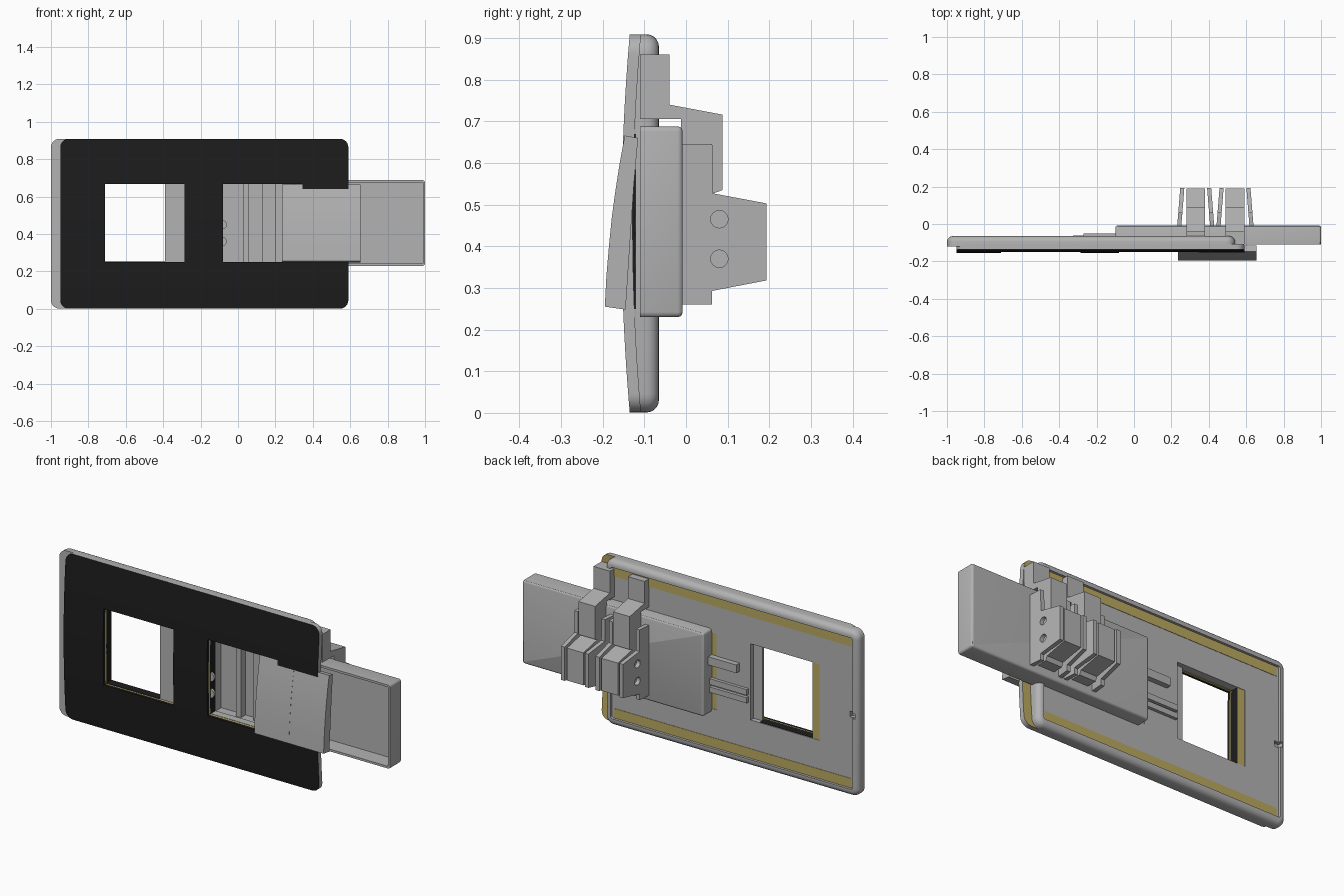
import bpy, bmesh, math

if "Cube" in bpy.data.objects:
    bpy.data.objects.remove(bpy.data.objects["Cube"])


def material(name, rgb):
    m = bpy.data.materials.new(name)
    m.diffuse_color = (*rgb, 1)
    m.use_nodes = True
    m.node_tree.nodes["Principled BSDF"].inputs["Base Color"].default_value = m.diffuse_color
    return m


GREY = material("grey plastic", (0.45, 0.45, 0.45))
BLACK = material("black finish", (0.012, 0.012, 0.012))
GOLD = material("brass backing", (0.5, 0.4, 0.12))


def prism(name, pts, axis, a, b, mat=GREY):
    """Extrude a closed profile: axis x takes (y, z) points, axis y takes (x, z)."""
    def place(p, t):
        return (t, p[0], p[1]) if axis == 'x' else (p[0], t, p[1])
    bm = bmesh.new()
    lo = [bm.verts.new(place(p, a)) for p in pts]
    hi = [bm.verts.new(place(p, b)) for p in pts]
    bm.faces.new(lo)
    bm.faces.new(hi)
    n = len(pts)
    for i in range(n):
        j = (i + 1) % n
        bm.faces.new((lo[i], lo[j], hi[j], hi[i]))
    bmesh.ops.recalc_face_normals(bm, faces=bm.faces)
    me = bpy.data.meshes.new(name)
    bm.to_mesh(me)
    bm.free()
    ob = bpy.data.objects.new(name, me)
    bpy.context.collection.objects.link(ob)
    me.materials.append(mat)
    return ob


def rect(x0, x1, z0, z1, r=0, seg=6):
    if not r:
        return [(x0, z0), (x1, z0), (x1, z1), (x0, z1)]
    pts = []
    for k, (cx, cz) in enumerate([(x1 - r, z1 - r), (x0 + r, z1 - r),
                                  (x0 + r, z0 + r), (x1 - r, z0 + r)]):
        for i in range(seg + 1):
            t = math.pi / 2 * (k + i / seg)
            pts.append((cx + r * math.cos(t), cz + r * math.sin(t)))
    return pts


def box(name, x0, x1, y0, y1, z0, z1, mat=GREY):
    return prism(name, rect(x0, x1, z0, z1), 'y', y0, y1, mat)


def bevel_back(ob, y, width, seg=5):
    bm = bmesh.new()
    bm.from_mesh(ob.data)
    edges = [e for e in bm.edges if all(abs(v.co.y - y) < 1e-4 for v in e.verts)]
    bmesh.ops.bevel(bm, geom=edges, offset=width, segments=seg, profile=0.5, affect='EDGES')
    bm.to_mesh(ob.data)
    bm.free()


def boolean(ob, cutters, op='DIFFERENCE'):
    bpy.context.view_layer.objects.active = ob
    for c in cutters:
        c.data.materials.clear()
        c.data.materials.append(ob.data.materials[0])
        m = ob.modifiers.new("cut", 'BOOLEAN')
        m.operation, m.object, m.solver = op, c, 'EXACT'
        bpy.ops.object.modifier_apply(modifier=m.name)
        bpy.data.objects.remove(c)


def smooth(ob):
    bpy.ops.object.select_all(action='DESELECT')
    ob.select_set(True)
    bpy.context.view_layer.objects.active = ob
    bpy.ops.object.shade_smooth_by_angle(angle=math.radians(30))


# Curved face plate and its brass backing, each with two windows
def bow(z):
    return -0.135 - 0.02 * (1 - ((z - 0.455) / 0.455) ** 2)


def curved_plate(name, y0, y1, mat):
    zs = [-0.01 + 0.93 * i / 24 for i in range(25)]
    pts = [(bow(z) + y0, z) for z in zs] + [(bow(z) + y1, z) for z in reversed(zs)]
    ob = prism(name, pts, 'x', -1.1, 0.8, mat)
    boolean(ob, [prism("outline", rect(-0.95, 0.59, 0.001, 0.909, 0.045), 'y', -0.5, 0.3)], 'INTERSECT')
    boolean(ob, [box("window", a, b, -0.5, 0.3, 0.25, 0.668)
                 for a, b in ((-0.71, -0.285), (-0.08, 0.345))])
    smooth(ob)
    # the outer edge all round is bare grey
    ob.data.materials.append(GREY)
    for p in ob.data.polygons:
        c = p.center
        outside = c.x < -0.93 or c.x > 0.56 or c.z < 0.02 or c.z > 0.89
        if outside and abs(p.normal.y) < 0.3:
            p.material_index = 1


curved_plate("face_plate", 0, 0.015, BLACK)
curved_plate("brass_backing", 0.015, 0.027, GOLD)

# Grey rear frame: rounded rim, shallow recessed panel, windows and an end notch
PANEL = -0.079
frame = prism("rear_frame", rect(-1, 0.54, 0.001, 0.909, 0.045), 'y', -0.121, -0.065)
bevel_back(frame, -0.065, 0.03)
boolean(frame, [prism("pocket", rect(-0.965, 0.505, 0.04, 0.87, 0.012), 'y', PANEL, 0.1),
                box("window", -0.755, -0.337, -0.3, 0.1, 0.25, 0.668),
                box("window", -0.13, 0.30, -0.3, 0.1, 0.25, 0.668),
                box("notch", -0.98, -0.94, -0.1, 0.1, 0.43, 0.46)])
smooth(frame)
box("window_ledge", -0.39, -0.336, -0.121, -0.105, 0.249, 0.669)

# Brass strips showing on the back, and black window linings with brass backs
for z0, z1 in ((0.041, 0.093), (0.817, 0.869)):
    box("brass_strip", -0.95, 0.49, PANEL - 0.002, PANEL + 0.002, z0, z1, GOLD)
for x0, x1 in ((-0.756, -0.71), (-0.131, -0.08)):
    box("window_lining", x0, x1, -0.13, PANEL - 0.006, 0.249, 0.669, BLACK)
    box("lining_back", x0, x1, PANEL - 0.006, PANEL - 0.002, 0.249, 0.669, GOLD)
box("window_sill", -0.71, -0.39, -0.128, PANEL - 0.004, 0.249, 0.252, BLACK)

# Switch housing: a tray open to the front
tray = prism("switch_housing", rect(-0.1, 1.0, 0.23, 0.688, 0.012, 3), 'y', -0.11, -0.008)
bevel_back(tray, -0.008, 0.012, 3)
boolean(tray, [box("hollow", -0.088, 0.988, -0.3, -0.02, 0.242, 0.676)])
smooth(tray)
for a, b, d in ((0.03, 0.06, -0.06), (0.13, 0.2, -0.05)):
    box("housing_rib", a, b, d, -0.015, 0.242, 0.676)

# Round-ended guide slots on the centre post, and rails behind it
for z in (0.36, 0.45):
    prism("guide_slot", rect(-0.305, -0.06, z - 0.025, z + 0.025, 0.0245), 'y', -0.1225, -0.11)
for x, y, z0, z1 in ((-0.27, -0.05, 0.50, 0.545), (-0.325, -0.062, 0.388, 0.42),
                     (-0.325, -0.062, 0.345, 0.375)):
    box("guide_rail", x, -0.09, -0.1, y, z0, z1)

# Rocker pair
rocker_profile = [(-0.195, 0.255), (-0.191, 0.33), (-0.185, 0.4), (-0.178, 0.47), (-0.17, 0.53),
                  (-0.160, 0.595), (-0.147, 0.666), (-0.115, 0.66), (-0.125, 0.55), (-0.145, 0.248)]
for a, b in ((0.235, 0.4452), (0.4458, 0.656)):
    smooth(prism("rocker", rocker_profile, 'x', a, b))

# Rear terminals: clip hook, terminal block and two drilled side fins each
hook = [(-0.11, 0.86), (-0.04, 0.86), (-0.04, 0.74), (0.088, 0.716), (0.088, 0.535),
        (0.06, 0.525), (-0.012, 0.525), (-0.012, 0.705), (-0.11, 0.705)]
block = [(-0.012, 0.275), (0.05, 0.275), (0.06, 0.297), (0.19, 0.322),
         (0.19, 0.50), (0.06, 0.527), (-0.012, 0.527)]
fin = [(-0.012, 0.26), (0.063, 0.26), (0.063, 0.293), (0.193, 0.318),
       (0.193, 0.503), (0.065, 0.527), (0.063, 0.645), (-0.012, 0.645)]
for x in (0.33, 0.54):
    prism("clip_hook", hook, 'x', x - 0.05, x + 0.05)
    prism("terminal_block", block, 'x', x - 0.05, x + 0.05)
    for s in (-1, 1):
        c = x + s * 0.08
        f = prism("terminal_fin", fin, 'x', c - 0.011, c + 0.011)
        for v in f.data.vertices:      # fins lean inwards toward their tips
            v.co.x -= s * (v.co.y - 0.09) * 0.08
        holes = []
        for z in (0.37, 0.465):
            ring = [(0.08 + 0.021 * math.cos(i * math.pi / 8),
                     z + 0.021 * math.sin(i * math.pi / 8)) for i in range(16)]
            holes.append(prism("screw_hole", ring, 'x', c - 0.022, c + 0.022))
        boolean(f, holes)
